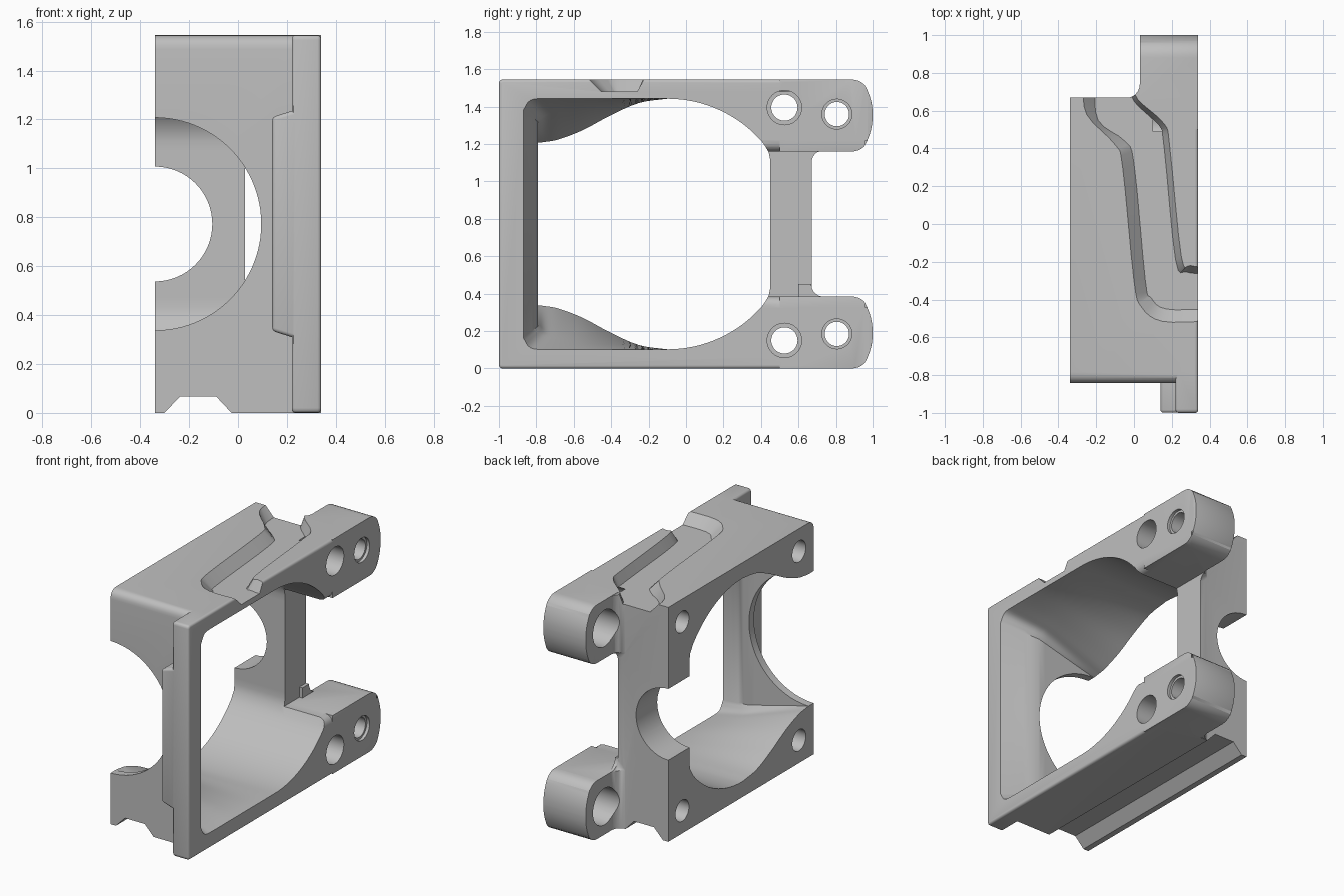
import bpy, bmesh, math
from mathutils import Vector

cube = bpy.data.objects.get("Cube")
if cube:
    bpy.data.objects.remove(cube)

H = 1.545            # overall height
MID = H / 2
LEFT, RIGHT = -0.34, 0.34

grey = bpy.data.materials.new("machined grey")
grey.use_nodes = True
grey.diffuse_color = (0.52, 0.52, 0.52, 1)
grey.node_tree.nodes["Principled BSDF"].inputs["Base Color"].default_value = (0.52, 0.52, 0.52, 1)


def loft(name, rings):
    """Closed solid through matching rings of points."""
    bm = bmesh.new()
    rows = [[bm.verts.new(p) for p in ring] for ring in rings]
    n = len(rows[0])
    for a, b in zip(rows, rows[1:]):
        for i in range(n):
            j = (i + 1) % n
            bm.faces.new((a[i], a[j], b[j], b[i]))
    bm.faces.new(rows[0])
    bm.faces.new(rows[-1])
    bmesh.ops.recalc_face_normals(bm, faces=bm.faces)
    mesh = bpy.data.meshes.new(name)
    bm.to_mesh(mesh)
    bm.free()
    mesh.materials.append(grey)
    obj = bpy.data.objects.new(name, mesh)
    bpy.context.collection.objects.link(obj)
    return obj


def place(axis, p, h):
    a, b = p
    return {"x": (h, a, b), "y": (a, h, b), "z": (a, b, h)}[axis]


def prism(name, pts, axis, lo, hi, edge=0):
    """Extruded profile, optionally with softened end edges."""
    obj = loft(name, [[place(axis, p, h) for p in pts] for h in (lo, hi)])
    if edge:
        mod = obj.modifiers.new("soft edges", "BEVEL")
        mod.width, mod.segments, mod.angle_limit = edge, 3, math.radians(50)
        apply(obj, mod)
    return obj


def rect(a0, a1, b0, b1):
    return [(a0, b0), (a1, b0), (a1, b1), (a0, b1)]


def circle(a, b, r, n=64):
    return [(a + r * math.cos(math.tau * i / n), b + r * math.sin(math.tau * i / n)) for i in range(n)]


def rounded(pts, radii, n=6):
    """Round each corner of a polygon by its own amount."""
    out = []
    for i, p in enumerate(pts):
        p, a, b = Vector(p), Vector(pts[i - 1]), Vector(pts[(i + 1) % len(pts)])
        r = radii[i]
        if not r:
            out.append(tuple(p))
            continue
        s, e = p + (a - p).normalized() * r, p + (b - p).normalized() * r
        for k in range(n + 1):
            t = k / n
            out.append(tuple(s * (1 - t) ** 2 + p * 2 * t * (1 - t) + e * t * t))
    return out


def smooth_path(pts, n=4):
    """Spline through the given points."""
    v = [Vector(p) for p in pts]
    v = [2 * v[0] - v[1]] + v + [2 * v[-1] - v[-2]]
    out = []
    for a, b, c, d in zip(v, v[1:], v[2:], v[3:]):
        for k in range(n):
            t = k / n
            out.append((2 * b + (c - a) * t + (2 * a - 5 * b + 4 * c - d) * t * t
                        + (3 * b - a - 3 * c + d) * t ** 3) / 2)
    return out + [v[-2]]


def flip(pts):
    return [(a, H - b) for a, b in pts]


def apply(obj, mod):
    bpy.context.view_layer.objects.active = obj
    bpy.ops.object.modifier_apply(modifier=mod.name)


def combine(obj, other, how):
    mod = obj.modifiers.new(how, "BOOLEAN")
    mod.operation, mod.solver, mod.object = how, "EXACT", other
    apply(obj, mod)
    bpy.data.objects.remove(other)


def add(other):
    combine(body, other, "UNION")


def cut(other):
    combine(body, other, "DIFFERENCE")


# Main block, rounded along its upper front edge
body = prism("bracket_body", rounded(rect(-0.842, 0.67, 0, H), [0, 0, 0, 0.06]), "x", LEFT, 0.32)

# Side frame and the raised pad on its front flange
add(prism("side_frame", rounded(rect(-1, 0.62, 0, H), [0.02] * 4, 3), "x", 0.22, RIGHT, 0.015))
pad = [(0.14, 0.335), (0.22, 0.31), (0.3, 0.31), (0.3, H - 0.31), (0.22, H - 0.31), (0.14, H - 0.335)]
add(prism("flange_pad", pad, "y", -0.999, -0.76, 0.015))

# Gap between the lugs, flaring toward the open side
gap = rounded([(0.028, 0.385), (RIGHT, 0.385), (RIGHT, 0.32), (0.42, 0.32)], [0, 0.06, 0, 0])
cut(prism("lug_gap", gap + flip(gap)[::-1], "y", 0.2, 0.9))

# Back lugs
lug = rounded([(0.5, 1.16), (0.94, 1.16), (1, 1.27), (1, 1.44), (0.94, H), (0.5, H)],
              [0, 0.06, 0.08, 0.08, 0.06, 0])
for shape in (lug, flip(lug)):
    add(prism("back_lug", shape, "x", 0.031, RIGHT, 0.015))

# Fillets between lugs and back wall, fading out below each lug
arc = [(-0.04 + 0.07 * math.cos(a), 0.738 - 0.07 * math.sin(a))
       for a in [math.pi / 2 * k / 6 for k in range(7)]]
fillet = arc + [(-0.04, 0.6), (0.05, 0.6), (0.05, 0.738)]
for side in (lambda z: z, lambda z: H - z):
    rings = [[(x, y, side(H - 0.002)) for x, y in fillet]]
    for d in (0, 0.1, 0.25, 0.45, 0.7, 1):
        s = 1 - math.sqrt(1 - (1 - d) ** 2)
        rings.append([(x, 0.668 + (y - 0.668) * s if y > 0.65 else y, side(1.163 - 0.07 * d)) for x, y in fillet])
    add(loft("lug_fillet", rings))

# Trim what stands proud in the gap
cut(prism("gap_trim", gap + flip(gap)[::-1], "y", 0.19, 1.1))

# Cavity blending from a square opening to a waisted round one
bore = [(0.45, MID + 0.3), (0.45, MID + 0.34), (0.441, MID + 0.385)]
bore += [(-0.1 + 0.67 * math.cos(a), MID + 0.67 * math.sin(a))
         for a in [0.7 + (math.pi / 2 - 0.7) * k / 16 for k in range(17)]]
square = [(-0.25, 1.443), (-0.4, 1.443), (-0.55, 1.443), (-0.74, 1.443), (-0.83, 1.435), (-0.87, 1.38)]
waist = [(-0.25, 1.42), (-0.4, 1.355), (-0.55, 1.275), (-0.68, 1.225), (-0.75, 1.212), (-0.79, 1.207)]
square, waist = smooth_path(bore[-1:] + square)[1:], smooth_path(bore[-1:] + waist)[1:]
rings = []
for x in [0.4] + [RIGHT + (LEFT - RIGHT) * k / 14 for k in range(15)] + [-0.4]:
    t = min(max((RIGHT - x) / (RIGHT - LEFT), 0), 1)
    ty = min(t * 2.8, 1)
    half = bore + [(a[0] + (b[0] - a[0]) * ty, a[1] + (b[1] - a[1]) * t) for a, b in zip(square, waist)]
    rings.append([(x, *p) for p in half + flip(half)[::-1]])
cut(loft("cavity", rings))

# Half-round openings in the front and back walls
cut(prism("front_opening", circle(LEFT, MID, 0.435, 96), "y", -0.95, -0.7))
cut(prism("back_opening", circle(LEFT, MID, 0.235), "y", 0.3, 0.8))

# Dovetail slot along the underside
cut(prism("bottom_slot", [(-0.36, -0.06), (-0.235, 0.068), (-0.09, 0.068), (0.03, -0.06)], "y", -1.1, 1.1))

# Curved channel across the top with sloping walls
left_top = [(-0.27, 0.75), (-0.25, 0.58), (-0.1, 0.42), (-0.06, 0.3), (0, -0.3), (0.04, -0.44), (0.15, -0.515), (0.4, -0.515)]
left_low = [(-0.21, 0.75), (-0.19, 0.55), (-0.05, 0.44), (0, 0.32), (0.06, -0.3), (0.09, -0.39), (0.17, -0.45), (0.4, -0.45)]
right_low = [(0.4, -0.26), (0.28, -0.255), (0.22, -0.19), (0.16, 0.4), (0.13, 0.52), (0, 0.65), (-0.02, 0.75)]
right_top = [(0.4, -0.225), (0.3, -0.22), (0.25, -0.17), (0.19, 0.4), (0.16, 0.53), (0.02, 0.66), (0, 0.75)]
low = smooth_path(left_low) + smooth_path(right_low)
top = smooth_path(left_top) + smooth_path(right_top)
cut(loft("top_channel", [[(*p, 1.48) for p in low], [(*p, H) for p in top], [(*p, H + 0.1) for p in top]]))

# Bolt holes, their deep seats and the blind holes at the front corners
for side in (lambda z: z, lambda z: H - z):
    z = side(1.395)
    cut(prism("bolt_hole", circle(0.525, z, 0.07, 40), "x", -0.5, 0.5))
    cut(prism("bolt_seat", circle(0.525, z, 0.092, 40), "x", 0.1, 0.5))
    cut(prism("blind_hole", circle(-0.69, z, 0.07, 40), "x", -0.5, -0.15))
    z = side(1.36)
    cut(prism("lug_hole", circle(0.805, z, 0.065, 40), "x", -0.1, 0.5))
    cut(prism("lug_rim", circle(0.805, z, 0.08, 40), "x", 0.32, 0.5))
    cut(prism("lug_counterbore", circle(0.805, z, 0.12, 40), "x", -0.1, 0.2))

# Smooth curved faces, keep machined edges crisp
bpy.ops.object.select_all(action="DESELECT")
body.select_set(True)
bpy.context.view_layer.objects.active = body
bpy.ops.object.shade_smooth_by_angle(angle=math.radians(35))
